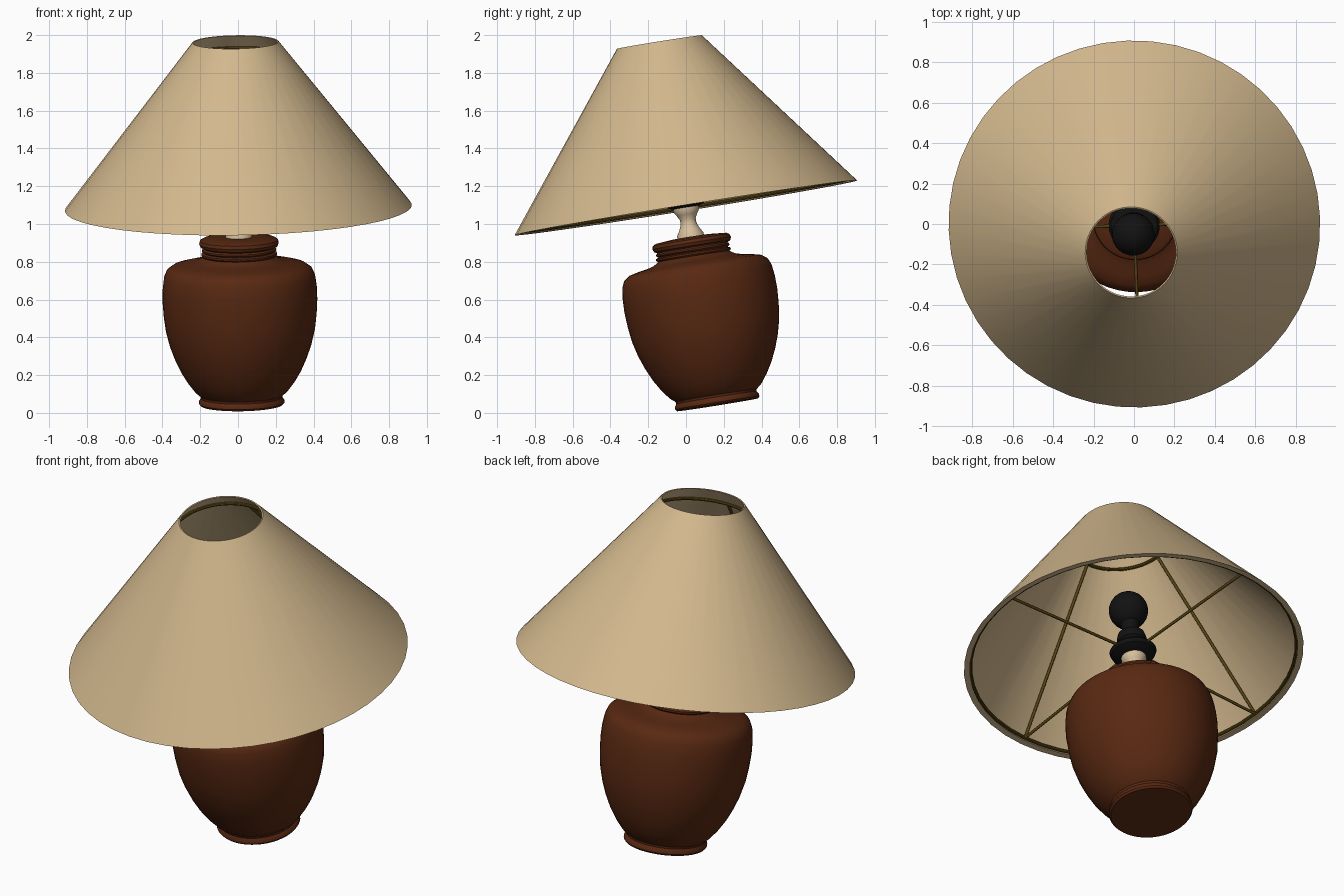
import bpy, bmesh, math
from mathutils import Matrix, Vector, Euler

if "Cube" in bpy.data.objects:
    bpy.data.objects.remove(bpy.data.objects["Cube"])

# The whole lamp leans: built upright on its own axis, then tilted
TILT = Matrix.Translation((0.02, 0.167, 0.043)) @ Euler(
    (math.radians(9.1), math.radians(-1.0), math.radians(2.0))).to_matrix().to_4x4()
TILT = Matrix.Translation((0.02, 0.167, 0.043)) @ Matrix.Rotation(math.radians(-1), 4, 'Y') \
    @ Matrix.Rotation(math.radians(9.1), 4, 'X') @ Matrix.Rotation(math.radians(2), 4, 'Z')


def material(name, rgb):
    m = bpy.data.materials.new(name)
    m.diffuse_color = (*rgb, 1)
    m.use_nodes = True
    m.node_tree.nodes["Principled BSDF"].inputs["Base Color"].default_value = m.diffuse_color
    return m


BROWN = material("brown_glaze", (0.10, 0.022, 0.006))
BEIGE = material("beige_fabric", (0.64, 0.475, 0.265))
CREAM = material("cream_stem", (0.68, 0.53, 0.34))
BLACK = material("black_fitting", (0.006, 0.006, 0.006))
BRASS = material("dark_brass", (0.10, 0.06, 0.006))


def finish(name, bm, mat, angle=35):
    bmesh.ops.recalc_face_normals(bm, faces=bm.faces)
    bm.transform(TILT)
    me = bpy.data.meshes.new(name)
    bm.to_mesh(me)
    bm.free()
    me.materials.append(mat)
    ob = bpy.data.objects.new(name, me)
    bpy.context.collection.objects.link(ob)
    bpy.ops.object.select_all(action='DESELECT')
    ob.select_set(True)
    bpy.context.view_layer.objects.active = ob
    bpy.ops.object.shade_smooth_by_angle(angle=math.radians(angle))
    return ob


def lathe(name, profile, mat, sides=48, closed=False):
    """Revolve (radius, height) points around the lamp axis."""
    bm = bmesh.new()
    pts = list(profile) + ([profile[0]] if closed else [])
    vs = [bm.verts.new((r, 0, h)) for r, h in pts]
    edges = [bm.edges.new(p) for p in zip(vs, vs[1:])]
    bmesh.ops.spin(bm, geom=vs + edges, axis=(0, 0, 1), cent=(0, 0, 0),
                   angle=math.tau, steps=sides)
    bmesh.ops.remove_doubles(bm, verts=bm.verts, dist=1e-4)
    return finish(name, bm, mat)


def rod(name, a, b, radius, mat):
    a, b = Vector(a), Vector(b)
    bm = bmesh.new()
    rot = (b - a).to_track_quat('Z', 'Y').to_matrix().to_4x4()
    bmesh.ops.create_cone(bm, cap_ends=True, segments=8, radius1=radius, radius2=radius,
                          depth=(b - a).length, matrix=Matrix.Translation((a + b) / 2) @ rot)
    return finish(name, bm, mat, 50)


def wire_ring(name, r, h, w, mat):
    circle = [(r + w * math.cos(k * math.tau / 8), h + w * math.sin(k * math.tau / 8))
              for k in range(8)]
    return lathe(name, circle, mat, closed=True)


# Ceramic vase body with foot, shoulder, ringed neck and rolled lip
lathe("vase_base", [
    (0, 0), (0.218, 0), (0.226, 0.01), (0.226, 0.022), (0.215, 0.038), (0.218, 0.05),
    (0.245, 0.072), (0.285, 0.125), (0.318, 0.18), (0.350, 0.25), (0.375, 0.32),
    (0.395, 0.40), (0.405, 0.48), (0.410, 0.56), (0.408, 0.63), (0.400, 0.69),
    (0.385, 0.725), (0.355, 0.747), (0.310, 0.758), (0.257, 0.767), (0.225, 0.775),
    (0.205, 0.786), (0.192, 0.795), (0.200, 0.803), (0.200, 0.812), (0.185, 0.818),
    (0.196, 0.826), (0.196, 0.834), (0.188, 0.842), (0.204, 0.85), (0.211, 0.866),
    (0.206, 0.883), (0.190, 0.892), (0.10, 0.90), (0, 0.90)], BROWN)

# Turned stem between vase and socket
lathe("stem", [
    (0, 0.89), (0.072, 0.89), (0.070, 0.915), (0.055, 0.94), (0.042, 0.97),
    (0.042, 0.995), (0.055, 1.02), (0.068, 1.04), (0.068, 1.06), (0, 1.065)], CREAM, 32)

# Socket with flared collar and upper knob
lathe("socket", [
    (0, 1.055), (0.075, 1.058), (0.118, 1.08), (0.127, 1.10), (0.115, 1.115),
    (0.065, 1.125), (0.055, 1.145), (0.076, 1.165), (0.080, 1.185), (0.072, 1.215),
    (0.05, 1.23), (0, 1.235)], BLACK, 32)

# Round bulb on a short neck
bulb = [(0, 1.22), (0.042, 1.22), (0.044, 1.26)]
bulb += [(0.106 * math.sin(a), 1.38 - 0.106 * math.cos(a))
         for a in [math.radians(30 + 150 * k / 12) for k in range(12)]] + [(0, 1.486)]
lathe("bulb", bulb, BLACK, 32)

# Conical shade with a thin wall and a turned-in lower rim
lathe("shade", [(0.919, 1.056), (0.228, 1.945), (0.221, 1.943), (0.893, 1.075),
                (0.887, 1.058)], BEIGE, 48, closed=True)

# Wire frame: two rings, four ribs, four arms to the socket
wire_ring("lower_ring", 0.882, 1.072, 0.009, BRASS)
wire_ring("upper_ring", 0.268, 1.87, 0.009, BRASS)
for i in range(4):
    a = i * math.pi / 2
    c, s = math.cos(a), math.sin(a)
    rod(f"rib_{i + 1}", (0.882 * c, 0.882 * s, 1.072), (0.268 * c, 0.268 * s, 1.87), 0.008, BRASS)
    rod(f"arm_{i + 1}", (0.06 * c, 0.06 * s, 1.10), (0.882 * c, 0.882 * s, 1.072), 0.008, BRASS)
